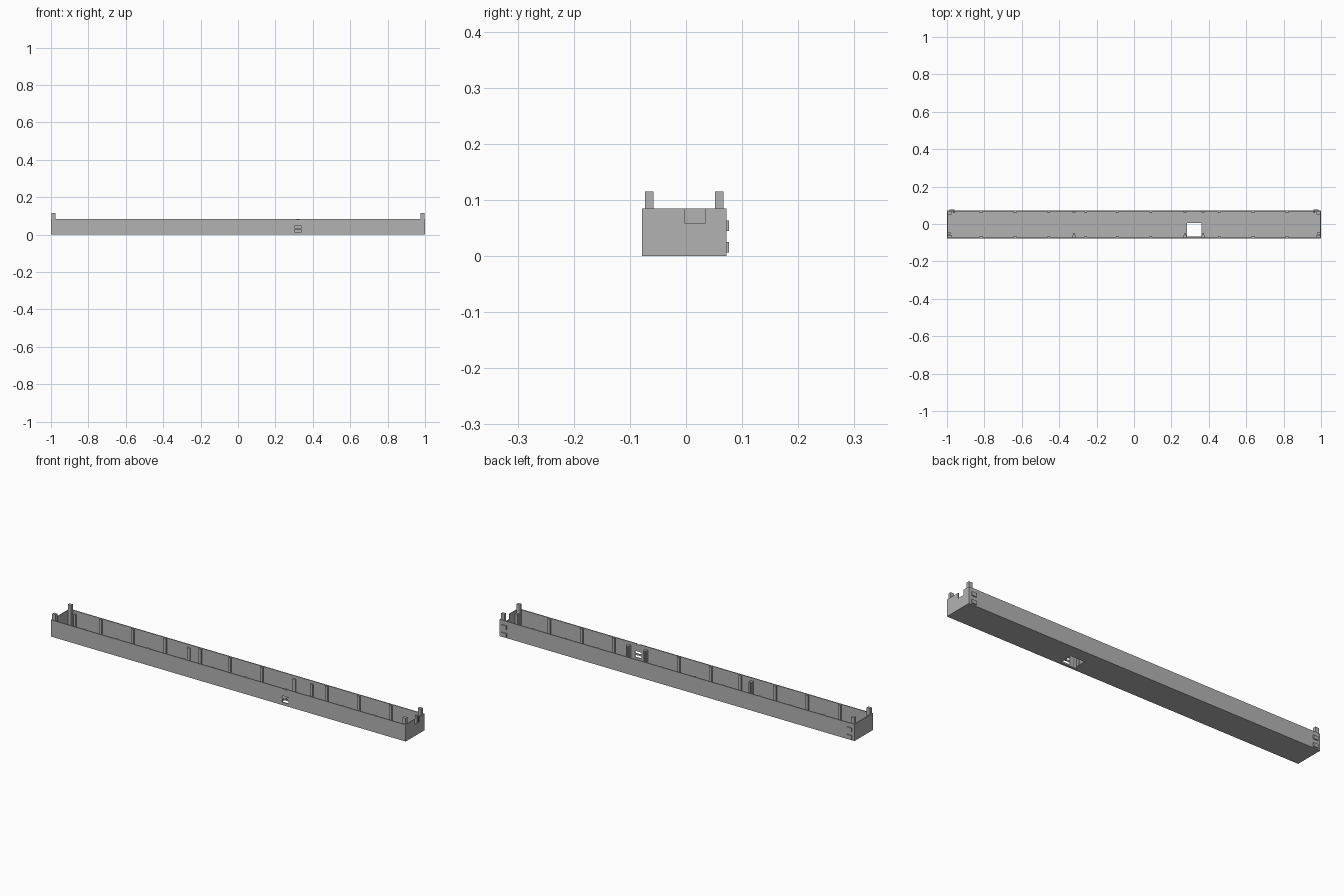
import bpy

cube = bpy.data.objects.get("Cube")
if cube:
    bpy.data.objects.remove(cube, do_unlink=True)

grey = bpy.data.materials.new("plain grey")
grey.use_nodes = True
grey.diffuse_color = (0.45, 0.45, 0.45, 1)
grey.node_tree.nodes["Principled BSDF"].inputs["Base Color"].default_value = (0.45, 0.45, 0.45, 1)

WALL = 0.005
FRONT, BACK, RIM = -0.078, 0.072, 0.085
IN_FRONT, IN_BACK = FRONT + WALL, BACK - WALL


def box(name, x, y, z):
    """Box spanning the given (low, high) ranges."""
    bpy.ops.mesh.primitive_cube_add(size=1, location=[sum(r) / 2 for r in (x, y, z)])
    ob = bpy.context.object
    ob.name = name
    ob.scale = [r[1] - r[0] for r in (x, y, z)]
    bpy.ops.object.transform_apply(location=False, rotation=False, scale=True)
    ob.data.materials.append(grey)
    return ob


def span(centre, width):
    return (centre - width / 2, centre + width / 2)


def cut(target, x, y, z):
    """Cut a box-shaped opening from the target."""
    cutter = box("cutter", x, y, z)
    cutter.hide_render = True
    mod = target.modifiers.new("opening", "BOOLEAN")
    mod.operation = "DIFFERENCE"
    mod.solver = "EXACT"
    mod.object = cutter
    bpy.context.view_layer.objects.active = target
    bpy.ops.object.modifier_apply(modifier=mod.name)
    bpy.data.objects.remove(cutter, do_unlink=True)


# Open tray with thin walls
tray = box("tray", (-1, 1), (FRONT, BACK), (0, RIM))
cut(tray, (-1 + WALL, 1 - WALL), (IN_FRONT, IN_BACK), (WALL, 0.2))

# Floor opening, cable notch in one end, and slots in the front wall
cut(tray, (0.283, 0.362), (-0.068, 0.005), (-0.1, 0.02))
cut(tray, (0.98, 1.1), (-0.002, 0.034), (0.058, 0.2))
for z in (0.021, 0.041):
    cut(tray, span(0.321, 0.036), (-0.1, IN_FRONT + 0.002), span(z, 0.012))
cut(tray, span(0.321, 0.016), (-0.1, IN_FRONT + 0.002), (0.081, 0.2))

# Slim ribs along both long walls
for x in (0.09, 0.257, 0.455, 0.636, 0.818):
    for side in (-1, 1):
        if (side, x) == (1, 0.257):
            continue
        box("front_rib", span(side * x, 0.014), (IN_FRONT, IN_FRONT + 0.008), (WALL, 0.083))
        box("back_rib", span(side * x, 0.014), (IN_BACK - 0.008, IN_BACK), (WALL, 0.083))

# Shorter support posts, deeper on the front wall
for x in (-0.322, 0.273, 0.37):
    box("front_support", span(x, 0.016), (IN_FRONT, IN_FRONT + 0.013), (WALL, 0.07))
    box("front_support_fin", span(x, 0.007), (IN_FRONT + 0.013, IN_FRONT + 0.024), (WALL, 0.07))
    box("back_support", span(x, 0.016), (IN_BACK - 0.006, IN_BACK), (WALL, 0.07))

# Corner posts, stiffeners and outer clips at each end
for side in (-1, 1):
    end = sorted((side * 0.977, side * 0.996))
    box("front_corner_post", end, (IN_FRONT, -0.058), (WALL, 0.115))
    box("back_corner_post", end, (0.052, IN_BACK), (WALL, 0.115))
    box("front_corner_stiffener", span(side * 0.988, 0.014), (-0.056, -0.044), (WALL, 0.07))
    box("back_corner_stiffener", span(side * 0.962, 0.01), (0.058, IN_BACK), (WALL, 0.07))
    for z in (0.0155, 0.054):
        box("back_clip", span(side * 0.973, 0.027), (BACK - 0.001, 0.077), span(z, 0.019))
